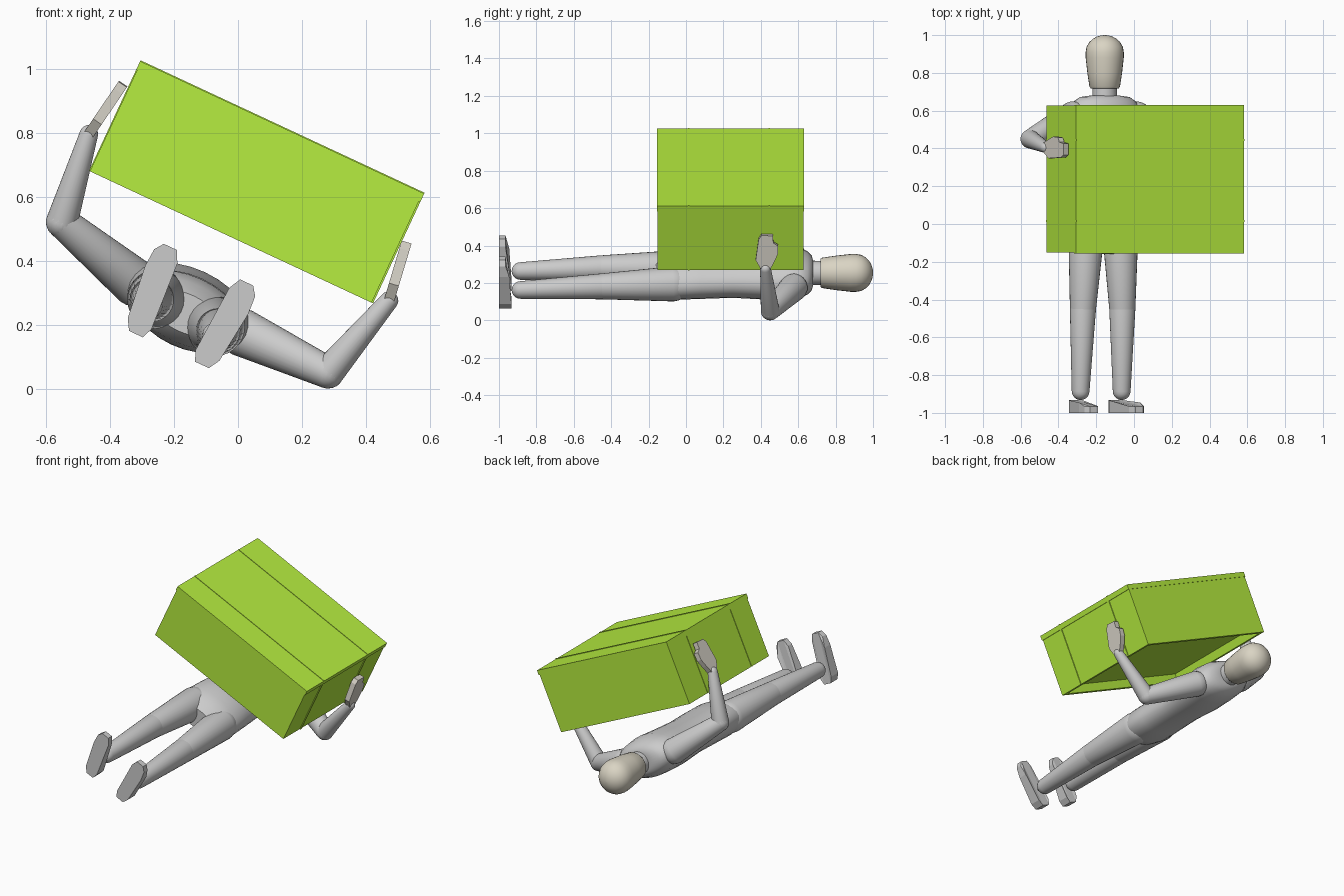
import bpy, bmesh, math
from mathutils import Matrix, Vector

if "Cube" in bpy.data.objects:
    bpy.data.objects.remove(bpy.data.objects["Cube"])

# Everything is built in the figure's own frame (x = across, y = up the body,
# z = chest forward), then rolled 25 degrees about y.
ROLL = Matrix.Translation((-0.155, 0, 0.26)) @ Matrix.Rotation(math.radians(25), 4, 'Y')
SEG = 28
parts = []


def material(name, rgb):
    m = bpy.data.materials.new(name)
    m.diffuse_color = (*rgb, 1)
    m.use_nodes = True
    m.node_tree.nodes["Principled BSDF"].inputs["Base Color"].default_value = m.diffuse_color
    return m


GREEN = material("green", (0.47, 0.85, 0.05))
BEIGE = material("beige", (0.70, 0.66, 0.55))
HAND = material("warm_grey", (0.66, 0.63, 0.56))


def finish(name, bm, mat=None, smooth=False):
    bmesh.ops.recalc_face_normals(bm, faces=bm.faces)
    bm.transform(ROLL)
    me = bpy.data.meshes.new(name)
    bm.to_mesh(me)
    bm.free()
    ob = bpy.data.objects.new(name, me)
    bpy.context.collection.objects.link(ob)
    if mat:
        me.materials.append(mat)
    if smooth:
        bpy.ops.object.select_all(action='DESELECT')
        ob.select_set(True)
        bpy.context.view_layer.objects.active = ob
        bpy.ops.object.shade_smooth_by_angle(angle=math.radians(40))
    parts.append(ob)


def loft(name, rows, frame, mat=None):
    """Rows of (height, x radius, y radius, y offset) joined into a closed round form."""
    bm = bmesh.new()
    rings = []
    for h, rx, ry, off in rows:
        rings.append([bm.verts.new(frame @ Vector((rx * math.cos(a), ry * math.sin(a) + off, h)))
                      for a in (2 * math.pi * i / SEG for i in range(SEG))])
    for r0, r1 in zip(rings, rings[1:]):
        for i in range(SEG):
            j = (i + 1) % SEG
            bm.faces.new((r0[i], r0[j], r1[j], r1[i]))
    bm.faces.new(rings[0])
    bm.faces.new(rings[-1])
    finish(name, bm, mat, True)


def limb(name, a, b, ra, rb):
    """Tapered capsule between two joints."""
    a, b = Vector(a), Vector(b)
    d = b - a
    frame = Matrix.Translation(a) @ d.to_track_quat('Z', 'Y').to_matrix().to_4x4()
    angles = [math.radians(t) for t in (3, 18, 36, 54, 72, 90)]
    rows = [(-ra * math.cos(t), ra * math.sin(t)) for t in angles]
    rows += [(d.length + rb * math.cos(t), rb * math.sin(t)) for t in reversed(angles)]
    loft(name, [(h, r, r, 0) for h, r in rows], frame)


def prism(name, outline, lo, tops, frame, mat=None):
    """Outline in frame xy, extruded from lo to a height per point."""
    bm = bmesh.new()
    low = [bm.verts.new(frame @ Vector((x, y, lo))) for x, y in outline]
    top = [bm.verts.new(frame @ Vector((x, y, t))) for (x, y), t in zip(outline, tops)]
    n = len(outline)
    for i in range(n):
        j = (i + 1) % n
        bm.faces.new((low[i], low[j], top[j], top[i]))
    bm.faces.new(low)
    bm.faces.new(top)
    bmesh.ops.triangulate(bm, faces=[f for f in bm.faces if len(f.verts) > 4])
    finish(name, bm, mat)


def block(name, lo, hi, mat):
    lo, hi = Vector(lo), Vector(hi)
    bm = bmesh.new()
    bmesh.ops.create_cube(bm, size=1, matrix=Matrix.Translation((lo + hi) / 2)
                          @ Matrix.Diagonal((*(hi - lo), 1)))
    finish(name, bm, mat)


# Frame whose height runs along +y: x -> x, y -> z, height -> y
UP = Matrix(((1, 0, 0, 0), (0, 0, 1, 0), (0, 1, 0, 0), (0, 0, 0, 1)))

# Torso, neck and head
loft("torso", [(-0.16, 0.11, 0.06, -0.02), (-0.11, 0.165, 0.095, -0.02),
               (-0.04, 0.19, 0.112, -0.015), (0.08, 0.185, 0.112, -0.012),
               (0.25, 0.175, 0.11, -0.01), (0.42, 0.19, 0.12, -0.008),
               (0.54, 0.205, 0.122, 0), (0.61, 0.2, 0.115, 0),
               (0.65, 0.175, 0.098, 0), (0.672, 0.14, 0.08, 0), (0.68, 0.08, 0.06, 0)], UP)
loft("neck", [(0.64, 0.066, 0.066, 0), (0.74, 0.064, 0.064, 0)], UP)
head = [(0.718, 0.074), (0.728, 0.081), (0.80, 0.092), (0.88, 0.101), (0.91, 0.101)]
head += [(0.91 + 0.09 * math.sin(t), 0.101 * math.cos(t))
         for t in (math.radians(k) for k in (18, 36, 52, 66, 78, 88))]
loft("head", [(h, r, r, 0) for h, r in head], UP, BEIGE)

# Legs and feet
foot = [(-0.024, -0.145), (0.024, -0.145), (0.042, -0.11), (0.05, 0.06),
        (0.042, 0.12), (0.02, 0.148), (-0.025, 0.148), (-0.042, 0.11), (-0.04, -0.11)]
for side, label in ((-1, "left"), (1, "right")):
    hip, knee, ankle = ((side * x, y, z) for x, y, z in
                        ((0.1, -0.07, -0.018), (0.115, -0.45, -0.026), (0.12, -0.885, -0.045)))
    limb(label + "_thigh", hip, knee, 0.094, 0.069)
    limb(label + "_shin", knee, ankle, 0.069, 0.047)
    outline = [(side * (0.124 + x + 0.07 * z), z) for x, z in foot]
    prism(label + "_foot", outline, -1.0,
          [-0.965 if z > 0.1 else -0.945 if z > 0 else -0.933 for x, z in foot], UP)

# Arms and hands pressed against both ends of the box
palm = [(-0.024, 0), (-0.055, 0.05), (-0.045, 0.165), (-0.03, 0.19), (0.03, 0.19),
        (0.035, 0.15), (0.06, 0.135), (0.062, 0.09), (0.045, 0.045), (0.024, 0)]
arms = {
    "left": ((-0.185, 0.575, 0), (-0.472, 0.45, 0.075), (-0.512, 0.405, 0.36), (-0.478, 0.395, 0.57)),
    "right": ((0.185, 0.575, 0), (0.482, 0.45, 0.0), (0.56, 0.425, 0.285), (0.530, 0.435, 0.49)),
}
for label, (shoulder, elbow, wrist, tip) in arms.items():
    limb(label + "_upper_arm", shoulder, elbow, 0.075, 0.05)
    limb(label + "_forearm", elbow, wrist, 0.05, 0.029)
    along = (Vector(tip) - Vector(wrist)).normalized()
    across = (Vector((0, 1, 0)) - along * along.y).normalized()
    frame = Matrix((across, along, across.cross(along))).transposed().to_4x4()
    frame.translation = Vector(wrist)
    prism(label + "_hand", palm, -0.016, [0.016] * len(palm), frame, HAND)

# Box: four walls, recessed underside panel and a lid
X0, X1, Y0, Y1, Z0, Z1, ZT, W = -0.46, 0.513, -0.152, 0.628, 0.256, 0.605, 0.635, 0.022
block("box_left_wall", (X0, Y0, Z0), (X0 + W, Y1, Z1), GREEN)
block("box_right_wall", (X1 - W, Y0, Z0), (X1, Y1, Z1), GREEN)
block("box_front_wall", (X0 + W, Y0, Z0), (X1 - W, Y0 + W, Z1), GREEN)
block("box_back_wall", (X0 + W, Y1 - W, Z0), (X1 - W, Y1, Z1), GREEN)
block("box_panel", (X0 + W, Y0 + W, Z0 + 0.05), (X1 - W, Y1 - W, Z0 + 0.07), GREEN)
block("box_lid", (X0 - 0.003, Y0 - 0.004, Z1), (X1 + 0.005, Y1 + 0.003, ZT), GREEN)

# Thin straps over the lid and down both ends
for i, y in enumerate((0.015, 0.445)):
    a, b = y - 0.005, y + 0.005
    block(f"strap_top_{i}", (X0 - 0.003, a, ZT), (X1 + 0.005, b, ZT + 0.003), GREEN)
    block(f"strap_left_{i}", (X0 - 0.003, a, Z0), (X0, b, Z1), GREEN)
    block(f"strap_right_{i}", (X1, a, Z0), (X1 + 0.005, b, Z1), GREEN)

# Rest the lowest point on the ground
low = min(v.co.z for ob in parts for v in ob.data.vertices)
for ob in parts:
    ob.data.transform(Matrix.Translation((0, 0, -low)))
